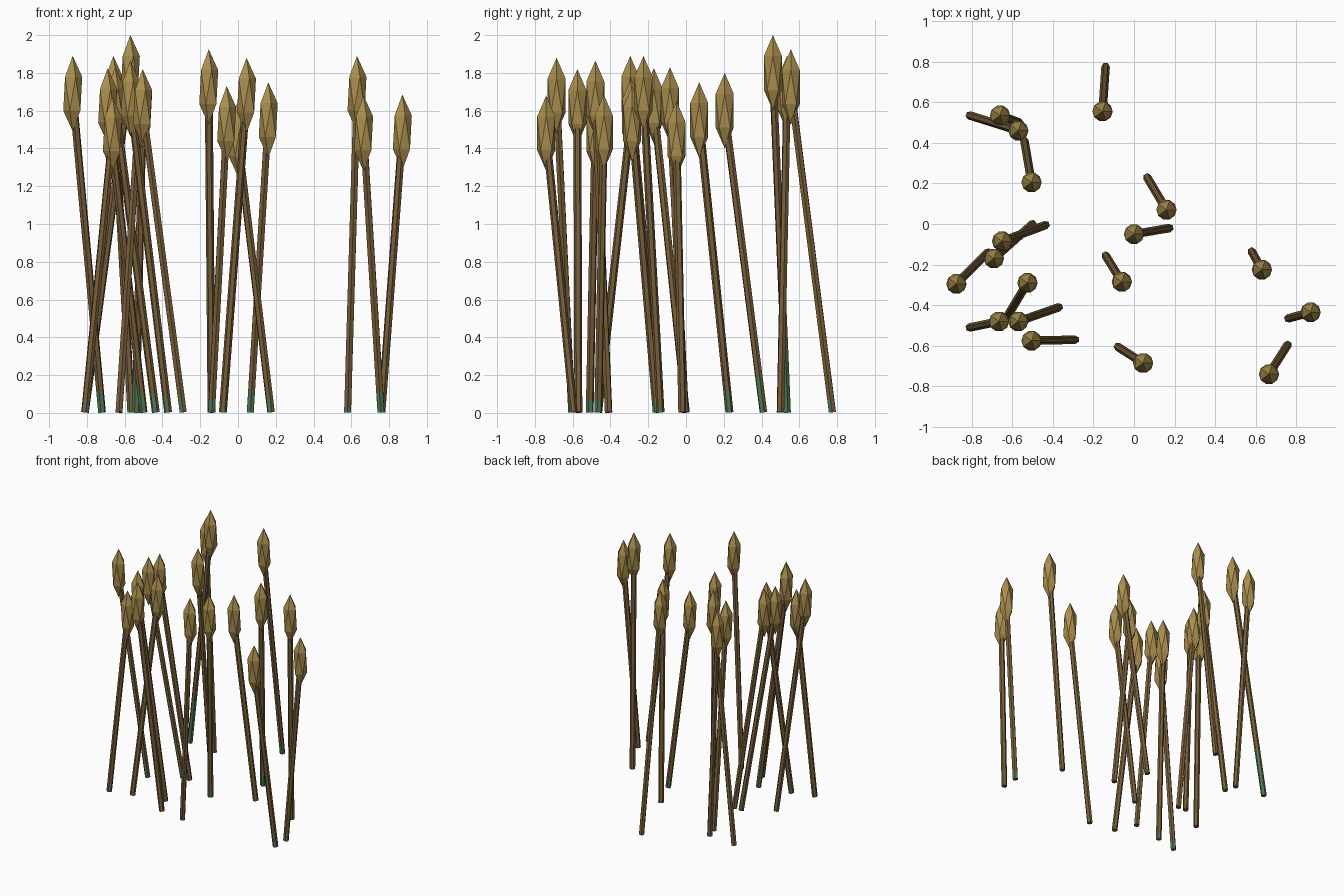
import bpy, bmesh, math
from mathutils import Vector

if "Cube" in bpy.data.objects:
    bpy.data.objects.remove(bpy.data.objects["Cube"])


def material(name, rgb):
    m = bpy.data.materials.new(name)
    m.diffuse_color = (*rgb, 1)
    m.use_nodes = True
    m.node_tree.nodes["Principled BSDF"].inputs["Base Color"].default_value = m.diffuse_color
    return m


HEAD = material("tan_seed_head", (0.40, 0.27, 0.075))
STEM = material("brown_stem", (0.19, 0.115, 0.042))
GREEN = material("green_stem_base", (0.08, 0.19, 0.09))

HALF = 0.2      # half height of a seed head
WIDE = 0.056    # head radius
R = 0.021       # stem radius
SIDES = 6

# head x, head y, tip z, base x, base y, green height
reeds = [
    (-0.66, 0.535, 1.89, -0.565, 0.50, 0.06),
    (-0.57, 0.46, 2.00, -0.81, 0.535, 0.38),
    (-0.505, 0.205, 1.80, -0.54, 0.41, 0.20),
    (-0.155, 0.555, 1.925, -0.14, 0.775, 0.07),
    (0.16, 0.07, 1.75, 0.065, 0.23, 0.12),
    (0.0, -0.05, 1.65, 0.175, -0.02, 0.08),
    (-0.06, -0.285, 1.73, -0.14, -0.155, 0.07),
    (0.63, -0.225, 1.89, 0.58, -0.135, 0.02),
    (0.87, -0.435, 1.685, 0.76, -0.465, 0.06),
    (0.665, -0.74, 1.68, 0.757, -0.595, 0.11),
    (0.045, -0.685, 1.88, -0.08, -0.605, 0.02),
    (-0.505, -0.575, 1.82, -0.29, -0.57, 0.08),
    (-0.57, -0.48, 1.865, -0.37, -0.41, 0.08),
    (-0.665, -0.48, 1.675, -0.81, -0.51, 0.07),
    (-0.525, -0.29, 1.77, -0.63, -0.465, 0.05),
    (-0.69, -0.17, 1.825, -0.50, 0.0, 0.10),
    (-0.65, -0.085, 1.83, -0.435, -0.005, 0.10),
    (-0.875, -0.295, 1.89, -0.72, -0.14, 0.11),
]


def finish(bm, name, mats):
    me = bpy.data.meshes.new(name)
    bm.normal_update()
    bm.to_mesh(me)
    bm.free()
    for m in mats:
        me.materials.append(m)
    ob = bpy.data.objects.new(name, me)
    bpy.context.collection.objects.link(ob)
    return ob


for i, (hx, hy, tip, bx, by, green) in enumerate(reeds, 1):
    top = Vector((hx, hy, tip - HALF))
    base = Vector((bx, by, 0.003))

    # seed head: stretched twenty-sided ball
    bm = bmesh.new()
    bmesh.ops.create_icosphere(bm, subdivisions=1, radius=1)
    for v in bm.verts:
        v.co = Vector((v.co.x * WIDE, v.co.y * WIDE, v.co.z * HALF)) + top
    finish(bm, f"seed_head_{i}", [HEAD])

    # leaning stem, with a green patch low on its underside
    axis = top - base
    q = axis.to_track_quat('Z', 'Y')
    lean = Vector((axis.x, axis.y, 0)).normalized()
    bm = bmesh.new()
    rings = []
    for t in (0, green / axis.z, 1):
        c = base + axis * t
        rings.append([bm.verts.new(c + q @ Vector((R * math.cos(a), R * math.sin(a), 0)))
                      for a in (math.tau * k / SIDES for k in range(SIDES))])
    for level in range(2):
        lo, hi = rings[level], rings[level + 1]
        for k in range(SIDES):
            n = (k + 1) % SIDES
            f = bm.faces.new((lo[k], lo[n], hi[n], hi[k]))
            f.normal_update()
            if level == 0 and f.normal.dot(lean) > 0.3:
                f.material_index = 1
    bm.faces.new(rings[0][::-1])
    bm.faces.new(rings[2])
    finish(bm, f"stem_{i}", [STEM, GREEN])
